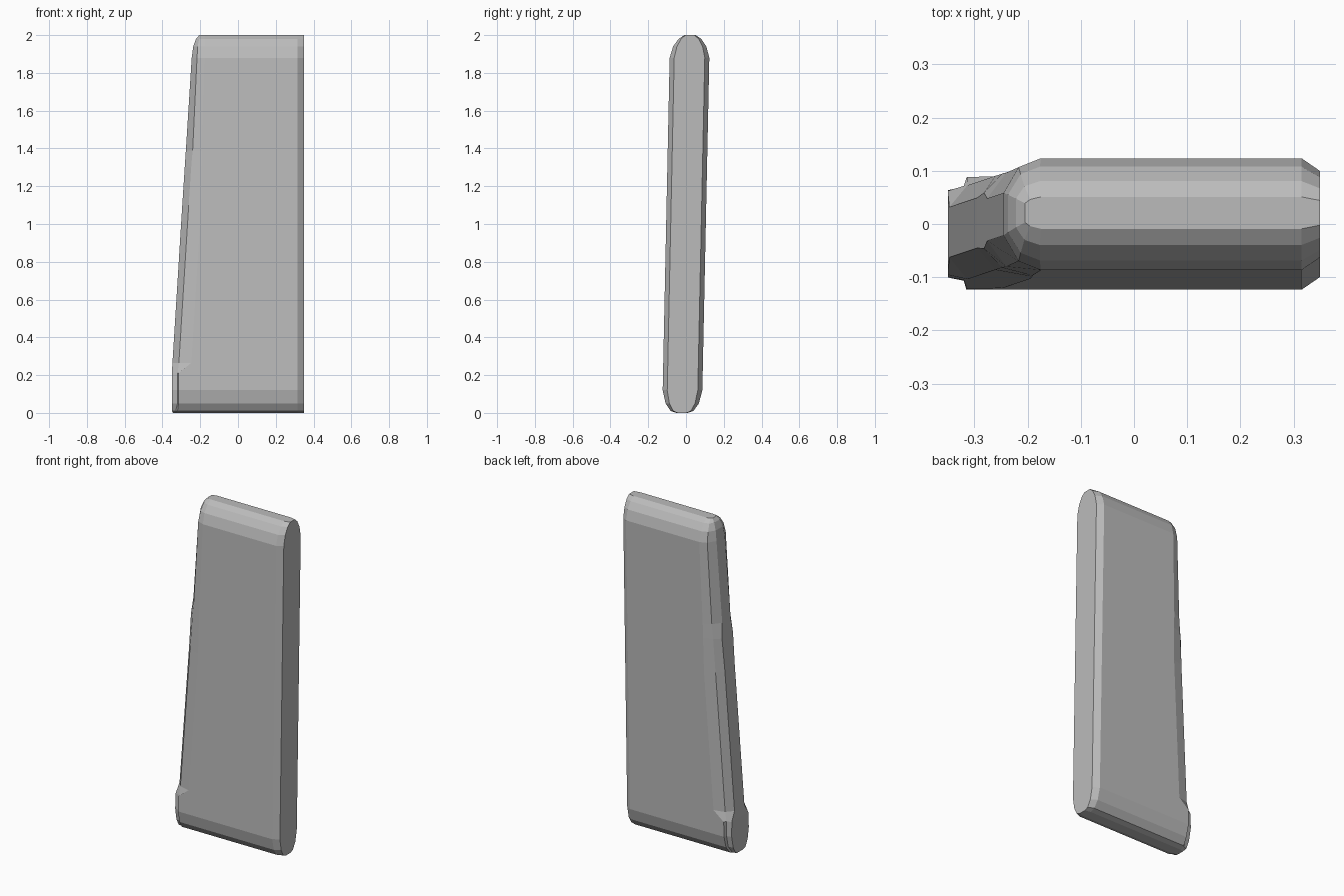
import bpy, bmesh

cube = bpy.data.objects.get("Cube")
if cube:
    bpy.data.objects.remove(cube, do_unlink=True)

# One plain grey for the whole body
grey = bpy.data.materials.new("plain grey")
grey.use_nodes = True
colour = (0.5, 0.5, 0.5, 1)
grey.diffuse_color = colour
grey.node_tree.nodes["Principled BSDF"].inputs["Base Color"].default_value = colour

RIGHT = 0.35

# Cross-sections: height, half thickness, rear edge x,
# rear edge half width ratio, first and second chamfer depth
SECTIONS = [
    (0.0, 0.03, -0.345, 0.78, 0.01, 0.02),
    (0.01, 0.06, -0.35, 0.78, 0.02, 0.03),
    (0.05, 0.088, -0.35, 0.78, 0.03, 0.035),
    (0.12, 0.105, -0.35, 0.78, 0.03, 0.035),
    (0.21, 0.105, -0.35, 0.75, 0.03, 0.036),
    (0.265, 0.105, -0.347, 0.45, 0.034, 0.1),
    (1.1, 0.105, -0.295, 0.45, 0.034, 0.1),
    (1.3, 0.105, -0.282, 0.5, 0.034, 0.09),
    (1.39, 0.105, -0.276, 0.38, 0.036, 0.085),
    (1.88, 0.105, -0.245, 0.38, 0.028, 0.07),
    (1.94, 0.088, -0.237, 0.4, 0.024, 0.06),
    (1.98, 0.06, -0.222, 0.45, 0.016, 0.045),
    (2.0, 0.03, -0.205, 0.6, 0.01, 0.03),
]


def ring(z, half, rear, ratio, inner, outer):
    """Outline of one slice, leaning backwards with height."""
    centre = 0.021 * (z - 1)
    side = [
        (rear, half * ratio),
        (rear + inner, half * 0.84),
        (rear + outer, half),
        (RIGHT - 0.035, half),
        (RIGHT, half * 0.77),
    ]
    outline = [(x, -y) for x, y in side] + side[::-1]
    return [bm.verts.new((x, y + centre, z)) for x, y in outline]


# Loft the slices into a closed slab
bm = bmesh.new()
rings = [ring(*s) for s in SECTIONS]
count = len(rings[0])
for low, high in zip(rings, rings[1:]):
    for i in range(count):
        j = (i + 1) % count
        bm.faces.new((low[i], low[j], high[j], high[i]))
bm.faces.new(rings[0][::-1])
bm.faces.new(rings[-1])
bmesh.ops.recalc_face_normals(bm, faces=bm.faces)

mesh = bpy.data.meshes.new("magazine_body")
bm.to_mesh(mesh)
bm.free()
mesh.materials.append(grey)
body = bpy.data.objects.new("magazine_body", mesh)
bpy.context.collection.objects.link(body)
